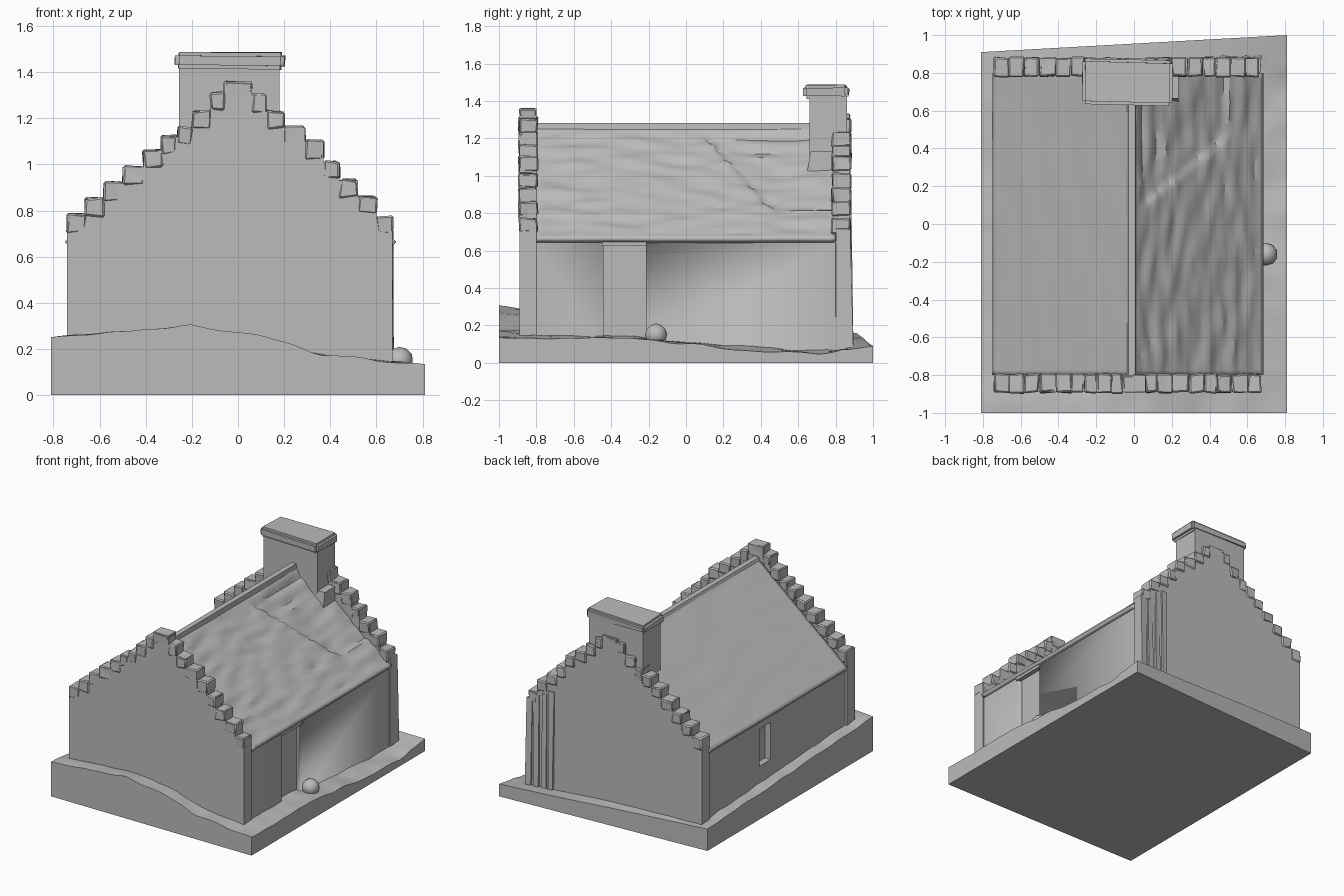
import bpy, bmesh, math, random
from mathutils import Vector, noise

random.seed(4)
cube = bpy.data.objects.get("Cube")
if cube:
    bpy.data.objects.remove(cube)

stone = bpy.data.materials.new("plain_grey")
stone.use_nodes = True
GREY = (0.5, 0.5, 0.5, 1)
stone.diffuse_color = GREY
stone.node_tree.nodes["Principled BSDF"].inputs["Base Color"].default_value = GREY


def finish(bm, name, angle=35):
    bmesh.ops.recalc_face_normals(bm, faces=bm.faces)
    mesh = bpy.data.meshes.new(name)
    bm.to_mesh(mesh)
    bm.free()
    mesh.materials.append(stone)
    ob = bpy.data.objects.new(name, mesh)
    bpy.context.collection.objects.link(ob)
    bpy.ops.object.select_all(action='DESELECT')
    ob.select_set(True)
    bpy.context.view_layer.objects.active = ob
    bpy.ops.object.shade_smooth_by_angle(angle=math.radians(angle))
    return ob


def add_box(bm, x0, x1, y0, y1, z0, z1, jitter=0.0):
    made = bmesh.ops.create_cube(bm, size=1)["verts"]
    for v in made:
        v.co = Vector((x0 + (v.co.x + .5) * (x1 - x0), y0 + (v.co.y + .5) * (y1 - y0),
                       z0 + (v.co.z + .5) * (z1 - z0)))
        v.co += Vector([random.uniform(-jitter, jitter) for _ in range(3)])
    return made


def prism(name, outline, y0, y1):
    """Extrude an x-z outline along y."""
    bm = bmesh.new()
    face = bm.faces.new([bm.verts.new((x, y0, z)) for x, z in outline])
    ext = bmesh.ops.extrude_face_region(bm, geom=[face])["geom"]
    bmesh.ops.translate(bm, vec=(0, y1 - y0, 0),
                        verts=[g for g in ext if isinstance(g, bmesh.types.BMVert)])
    return finish(bm, name)


def interp(points, t):
    for (a, p), (b, q) in zip(points, points[1:]):
        if t <= b:
            return p + (q - p) * max(0, (t - a) / (b - a))
    return points[-1][1]


# Uneven ground slab
FRONT = [(-.81, .25), (-.6, .27), (-.2, .30), (.1, .26), (.35, .18), (.81, .13)]
RIGHT = [(-1, .13), (-.3, .13), (.3, .07), (.7, .045), (1, .09)]


def ground_height(x, y):
    t = (y + 1) / 2
    back = .155 - .04 * (x + .81)
    blend = interp(FRONT, x) * (1 - t) + back * t
    edge = .13 * (1 - t) + .09 * t
    side = (interp(RIGHT, y) - edge) * max(0, x / .81)
    rough = .012 * noise.noise((x * 7, y * 7, 0)) * (1 if y < .85 else 0)
    return blend + side + rough


bm = bmesh.new()
bmesh.ops.create_grid(bm, x_segments=40, y_segments=48, size=1)
ext = bmesh.ops.extrude_face_region(bm, geom=bm.faces[:])["geom"]
top = {g for g in ext if isinstance(g, bmesh.types.BMVert)}
for v in bm.verts:
    x = v.co.x * .81
    y_max = .91 + .09 * (x + .81) / 1.62
    y = -1 + (v.co.y + 1) / 2 * (1 + y_max)
    v.co = (x, y, ground_height(x, y) if v in top else 0)
finish(bm, "ground")

# Main walls with a door recess and a window recess
RIDGE_X, RIDGE_Z, EAVE_Z = -.02, 1.275, .665
walls = prism("house_walls", [(-.725, .05), (.66, .05), (.66, .65), (RIDGE_X, 1.23), (-.725, .65)], -.82, .82)


def recess(name, *dims):
    bm = bmesh.new()
    add_box(bm, *dims)
    cutter = finish(bm, name)
    cutter.hide_render = True
    cut = walls.modifiers.new(name, 'BOOLEAN')
    cut.operation, cut.object, cut.solver = 'DIFFERENCE', cutter, 'EXACT'
    bpy.context.view_layer.objects.active = walls
    bpy.ops.object.modifier_apply(modifier=cut.name)
    bpy.data.objects.remove(cutter)


recess("door_recess", .625, .8, -.44, -.215, .08, .64)
recess("window_recess", -.8, -.68, .06, .19, .32, .59)

bm = bmesh.new()
add_box(bm, .64, .672, -.45, -.21, .625, .645)
finish(bm, "door_lintel")
bm = bmesh.new()
bmesh.ops.create_icosphere(bm, subdivisions=2, radius=.06)
bmesh.ops.translate(bm, vec=(.70, -.16, .15), verts=bm.verts)
finish(bm, "door_stone")


# Roof slopes: the right one has worn slates and a sunken patch
def roof_slope(name, eave_x, worn):
    bm = bmesh.new()
    bmesh.ops.create_grid(bm, x_segments=36, y_segments=64, size=1)
    side = 1 if eave_x > 0 else -1
    normal = Vector((side * (RIDGE_Z - EAVE_Z), 0, abs(eave_x - RIDGE_X))).normalized()
    for v in bm.verts:
        t, y = (v.co.x + 1) / 2, v.co.y * .8
        p = Vector((RIDGE_X + (eave_x - RIDGE_X) * t, y, RIDGE_Z + (EAVE_Z - RIDGE_Z) * t))
        lift = .003 * noise.noise((t * 8, y * 3, 2))
        if worn and .06 < t < .95:
            lift += .016 * noise.noise((t * 16, y * 5, 5)) - .004
            if y > .1 + .8 * (p.x - .05) and .1 < t < .75:
                lift -= .016
        v.co = p + normal * lift
    ob = finish(bm, name, 30)
    for f in ob.data.polygons:
        if f.normal.z < 0:
            ob.data.flip_normals()
            break
    thick = ob.modifiers.new("thickness", 'SOLIDIFY')
    thick.thickness, thick.offset = .03, -1
    return ob


roof_slope("roof_left", -.75, False)
roof_slope("roof_right", .685, True)
prism("roof_ridge", [(-.045, 1.24), (.012, 1.24), (.008, 1.282), (-.03, 1.282)], -.8, .66)

# Stepped gables: (outer x, top z) on each half
LEFT = [(-.74, .78), (-.66, .85), (-.58, .92), (-.50, .99), (-.41, 1.06),
        (-.33, 1.12), (-.26, 1.16), (-.20, 1.23), (-.12, 1.31)]
RIGHT_STEPS = [(.67, .77), (.60, .86), (.52, .93), (.44, 1.01), (.37, 1.10),
               (.29, 1.16), (.20, 1.23), (.12, 1.30)]
PEAK = (-.06, .06, 1.36)


def half_outline(steps, peak_x):
    pts = []
    for (x, z), (nx, _) in zip(steps, steps[1:] + [(peak_x, 0)]):
        pts += [(x, z), (nx, z)]
    return pts


def gable(label, y0, y1, right_shift, peak_z):
    right = [(x + right_shift * x, z) for x, z in RIGHT_STEPS]
    outline = [(-.74, .05)] + half_outline(LEFT, PEAK[0])
    outline += [(PEAK[0], peak_z), (PEAK[1], peak_z)]
    outline += half_outline(right, PEAK[1])[::-1] + [(right[0][0], .05)]
    prism(label + "_gable", outline, y0, y1)
    # Slightly crooked coping stones on the steps
    bm = bmesh.new()
    for steps, peak_x in ((LEFT, PEAK[0]), (right, PEAK[1])):
        for (x, z), (nx, _) in zip(steps, steps[1:] + [(peak_x, 0)]):
            add_box(bm, min(x, nx), max(x, nx), y0 - .004, y1 + .006, z - .075, z + .004, .007)
    add_box(bm, PEAK[0], PEAK[1], y0, y1, peak_z - .08, peak_z, .005)
    bmesh.ops.bevel(bm, geom=bm.edges[:], offset=.008, segments=1, affect='EDGES')
    finish(bm, label + "_coping")


gable("front", -.89, -.80, 0, 1.36)
gable("back", .785, .875, -.02, 1.33)

# Ragged buttress folds at the back right corner
bm = bmesh.new()
for i in range(4):
    x = .655 - i * .06
    fold = add_box(bm, x - .022, x + .015, .80, .89, .05, .72 + .03 * i, .006)
    for v in fold:
        if v.co.z > .5 and v.co.y > .85:
            v.co.y -= .01
finish(bm, "corner_folds")

# Chimney with a flared, weathered cap
bm = bmesh.new()
body = add_box(bm, -.255, .18, .66, .862, 1.0, 1.43)
finish(bm, "chimney_body")
bm = bmesh.new()
cap = add_box(bm, -.278, .205, .63, .872, 1.415, 1.482, .008)
bmesh.ops.bevel(bm, geom=bm.edges[:], offset=.016, segments=2, affect='EDGES')
finish(bm, "chimney_cap")
bm = bmesh.new()
base = add_box(bm, -.2, .235, .645, .84, 1.0, 1.13)
for v in base:
    if v.co.z > 1.1:
        v.co.y += .02 if v.co.y < .7 else 0
finish(bm, "chimney_foot")
